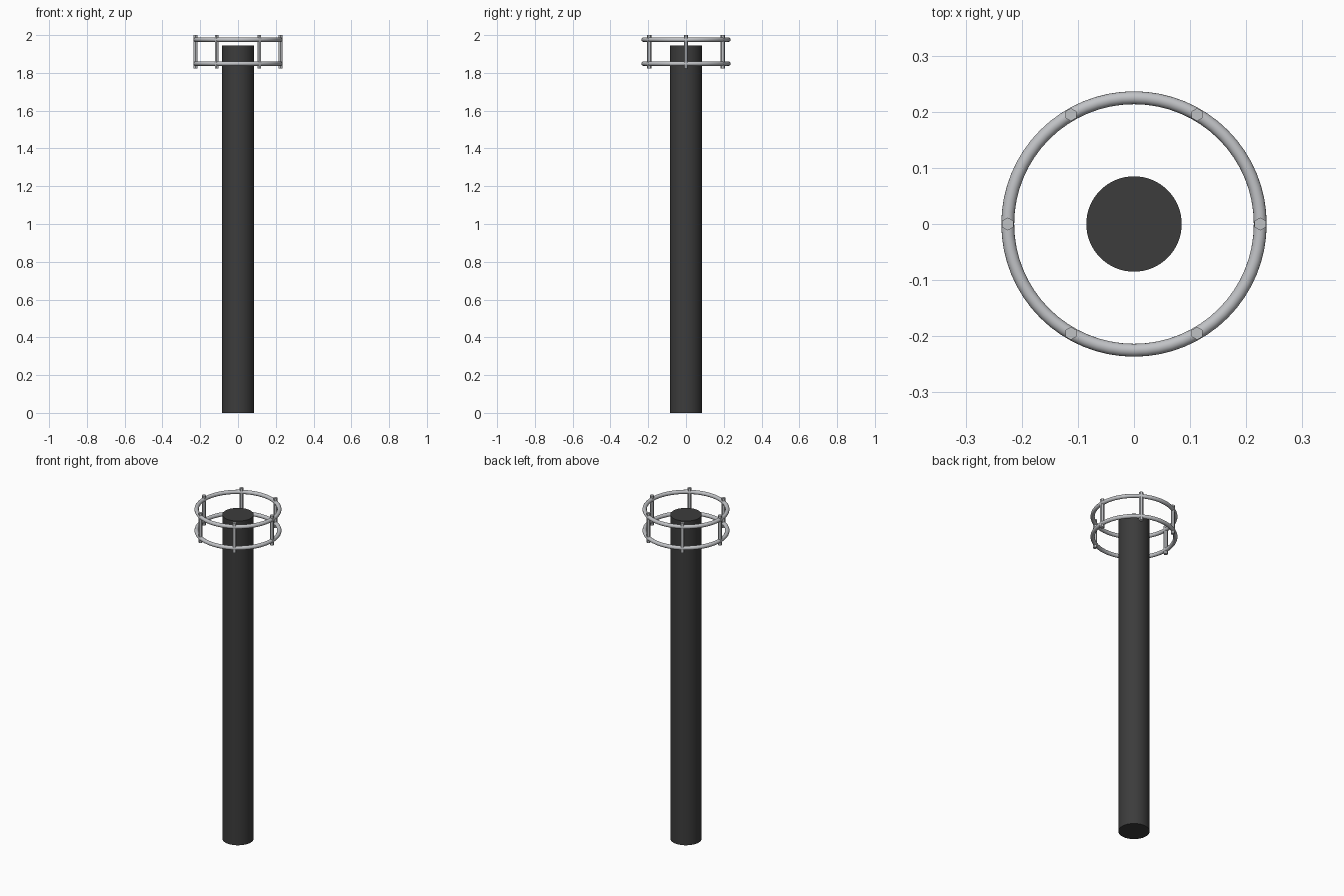
import bpy
import math

cube = bpy.data.objects.get("Cube")
if cube:
    bpy.data.objects.remove(cube, do_unlink=True)


def make_material(name, rgb):
    mat = bpy.data.materials.new(name)
    mat.use_nodes = True
    mat.diffuse_color = (*rgb, 1)
    mat.node_tree.nodes["Principled BSDF"].inputs["Base Color"].default_value = (*rgb, 1)
    return mat


dark = make_material("dark grey", (0.045, 0.045, 0.045))
metal = make_material("light metal", (0.53, 0.54, 0.56))


def finish(name, mat, smooth_angle):
    obj = bpy.context.object
    obj.name = name
    obj.data.materials.append(mat)
    if smooth_angle:
        bpy.ops.object.shade_smooth_by_angle(angle=math.radians(smooth_angle))


def rod(name, x, y, bottom, top, radius, sides, mat, smooth_angle=0):
    bpy.ops.mesh.primitive_cylinder_add(
        vertices=sides, radius=radius, depth=top - bottom,
        location=(x, y, (bottom + top) / 2))
    finish(name, mat, smooth_angle)


RING_RADIUS = 0.225
TUBE_RADIUS = 0.0115

# Main post
rod("post", 0, 0, 0, 1.945, 0.085, 64, dark, 30)

# Two horizontal hoops
for name, z in (("lower_ring", 1.849), ("upper_ring", 1.976)):
    bpy.ops.mesh.primitive_torus_add(
        major_segments=64, minor_segments=16, major_radius=RING_RADIUS,
        minor_radius=TUBE_RADIUS, location=(0, 0, z))
    finish(name, metal, 40)

# Six hexagonal uprights joining the hoops
for i in range(6):
    a = math.tau * i / 6
    rod(f"upright_{i + 1}", RING_RADIUS * math.cos(a), RING_RADIUS * math.sin(a),
        1.823, 2.0, TUBE_RADIUS, 6, metal)
